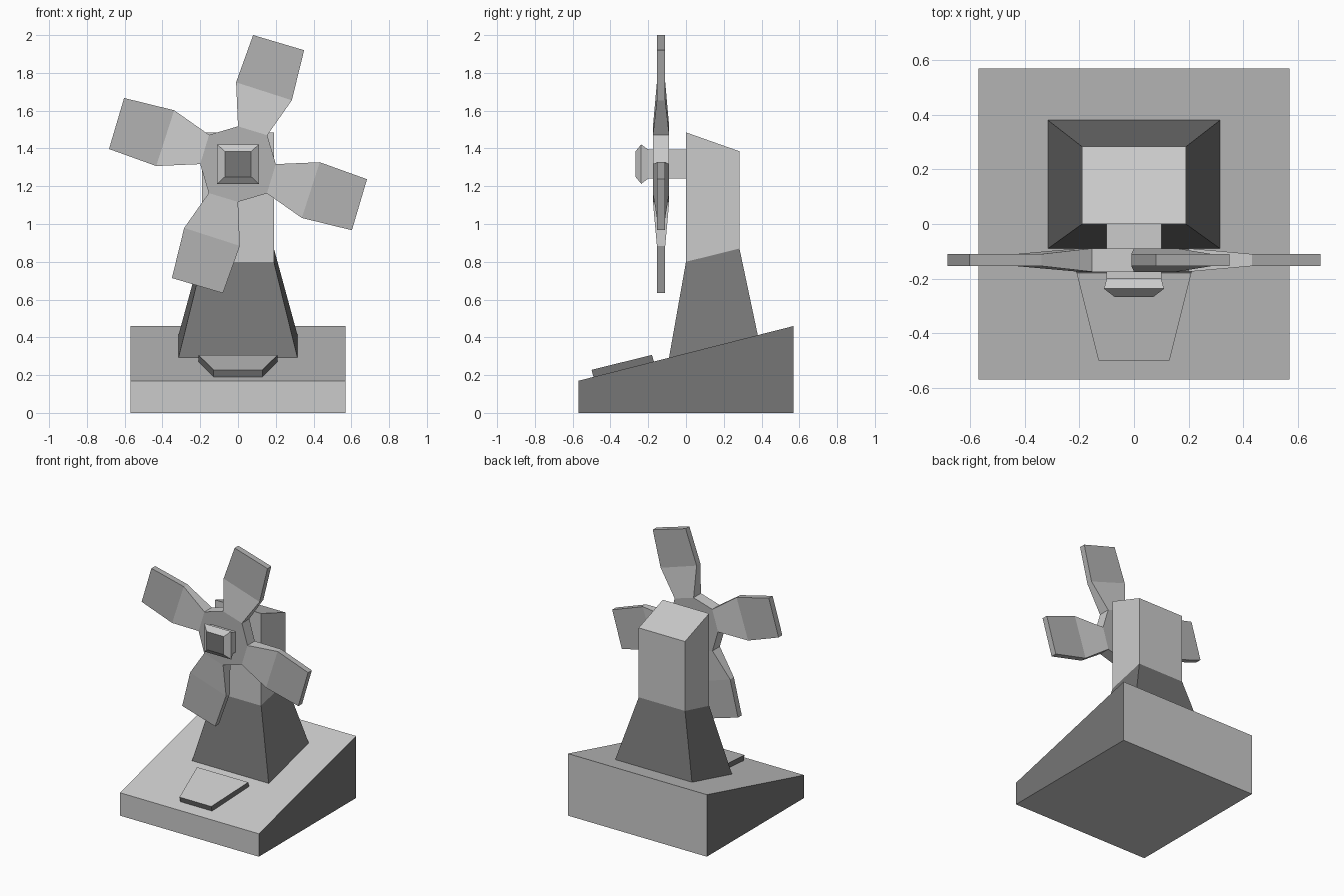
import bpy, bmesh, math

if "Cube" in bpy.data.objects:
    bpy.data.objects.remove(bpy.data.objects["Cube"])

SLOPE = 0.29 / 1.14


def ground(y):
    return 0.17 + (y + 0.57) * SLOPE


def grey(name, v):
    m = bpy.data.materials.new(name)
    m.diffuse_color = (v, v, v, 1)
    m.use_nodes = True
    m.node_tree.nodes["Principled BSDF"].inputs["Base Color"].default_value = m.diffuse_color
    return m


MATS = [grey("light_grey", 0.8), grey("mid_grey", 0.45),
        grey("dark_grey", 0.18), grey("plate_grey", 0.6)]
LIGHT, MID, DARK, PLATE = range(4)


def finish(name, bm):
    bmesh.ops.recalc_face_normals(bm, faces=bm.faces)
    me = bpy.data.meshes.new(name)
    bm.to_mesh(me)
    bm.free()
    for m in MATS:
        me.materials.append(m)
    ob = bpy.data.objects.new(name, me)
    bpy.context.collection.objects.link(ob)
    return ob


def face(bm, verts, shade):
    bm.faces.new(verts).material_index = shade


def loft(name, rings, bands, start, end):
    """Closed solid through rings of points; one shade per band and cap."""
    bm = bmesh.new()
    rs = [[bm.verts.new(p) for p in r] for r in rings]
    for a, b, shade in zip(rs, rs[1:], bands):
        n = len(a)
        for i in range(n):
            j = (i + 1) % n
            face(bm, (a[i], a[j], b[j], b[i]), shade)
    face(bm, rs[0], start)
    face(bm, rs[-1], end)
    return finish(name, bm)


def plan(hx, y0, y1, z0, z1, hx1=None):
    hx1 = hx if hx1 is None else hx1
    return [(-hx, y0, z0), (hx, y0, z0), (hx1, y1, z1), (-hx1, y1, z1)]


# Wedge shaped hill
side = [(-0.57, 0), (0.57, 0), (0.57, 0.46), (-0.57, 0.17)]
loft("hill_base", [[(x, y, z) for y, z in side] for x in (-0.57, 0.57)],
     [LIGHT], DARK, DARK)

# Tower: flared skirt, straight upper body, sloping roof
loft("tower", [plan(0.315, -0.09, 0.38, ground(-0.09), ground(0.38)),
               plan(0.19, 0, 0.283, 0.80, 0.87),
               plan(0.19, 0, 0.283, 1.485, 1.385)],
     [DARK, LIGHT], DARK, LIGHT)

# Doorstep slab lying on the slope
loft("doorstep", [plan(0.13, -0.49, -0.17, ground(-0.49), ground(-0.17), 0.21),
                  plan(0.13, -0.50, -0.18, 0.228, 0.307, 0.21)],
     [DARK], DARK, PLATE)

# Axle with flared cap
ZC = 1.317


def upright(y, hx, hz):
    return [(sx * hx, y, ZC + sz * hz)
            for sx, sz in ((-1, -1), (1, -1), (1, 1), (-1, 1))]


loft("axle", [upright(0, 0.1, 0.077), upright(-0.2, 0.1, 0.077),
              upright(-0.237, 0.11, 0.104), upright(-0.268, 0.07, 0.067)],
     [LIGHT] * 3, LIGHT, DARK)

# Rotor: eight sided hub with four swept blades growing from alternate edges
YC = -0.132
ROOT = [(0, 0.2), (0.155, 0.153)]
SECTIONS = [([(-0.01, 0.433), (0.285, 0.338)], 0.022, LIGHT),
            ([(0.08, 0.683), (0.35, 0.603)], 0.022, MID)]
bm = bmesh.new()


def section(pts, h, k):
    """Front pair then back pair of a blade section, turned k quarters."""
    c, s = round(math.cos(k * math.pi / 2)), round(math.sin(k * math.pi / 2))
    p = [(x * c + z * s, ZC - x * s + z * c) for x, z in pts]
    front = [bm.verts.new((x, YC - h, z)) for x, z in p]
    back = [bm.verts.new((x, YC + h, z)) for x, z in p]
    return front + back[::-1]


roots = [section(ROOT, 0.043, k) for k in range(4)]
face(bm, [v for r in roots for v in r[:2]], MID)
face(bm, [v for r in roots for v in (r[3], r[2])], MID)
for k, root in enumerate(roots):
    nxt = roots[(k + 1) % 4]
    face(bm, (root[1], nxt[0], nxt[3], root[2]), LIGHT)
    prev = root
    for pts, h, shade in SECTIONS:
        cur = section(pts, h, k)
        for i in range(4):
            j = (i + 1) % 4
            face(bm, (prev[i], prev[j], cur[j], cur[i]), shade)
        prev = cur
    face(bm, prev, MID)
finish("rotor_blades", bm)
